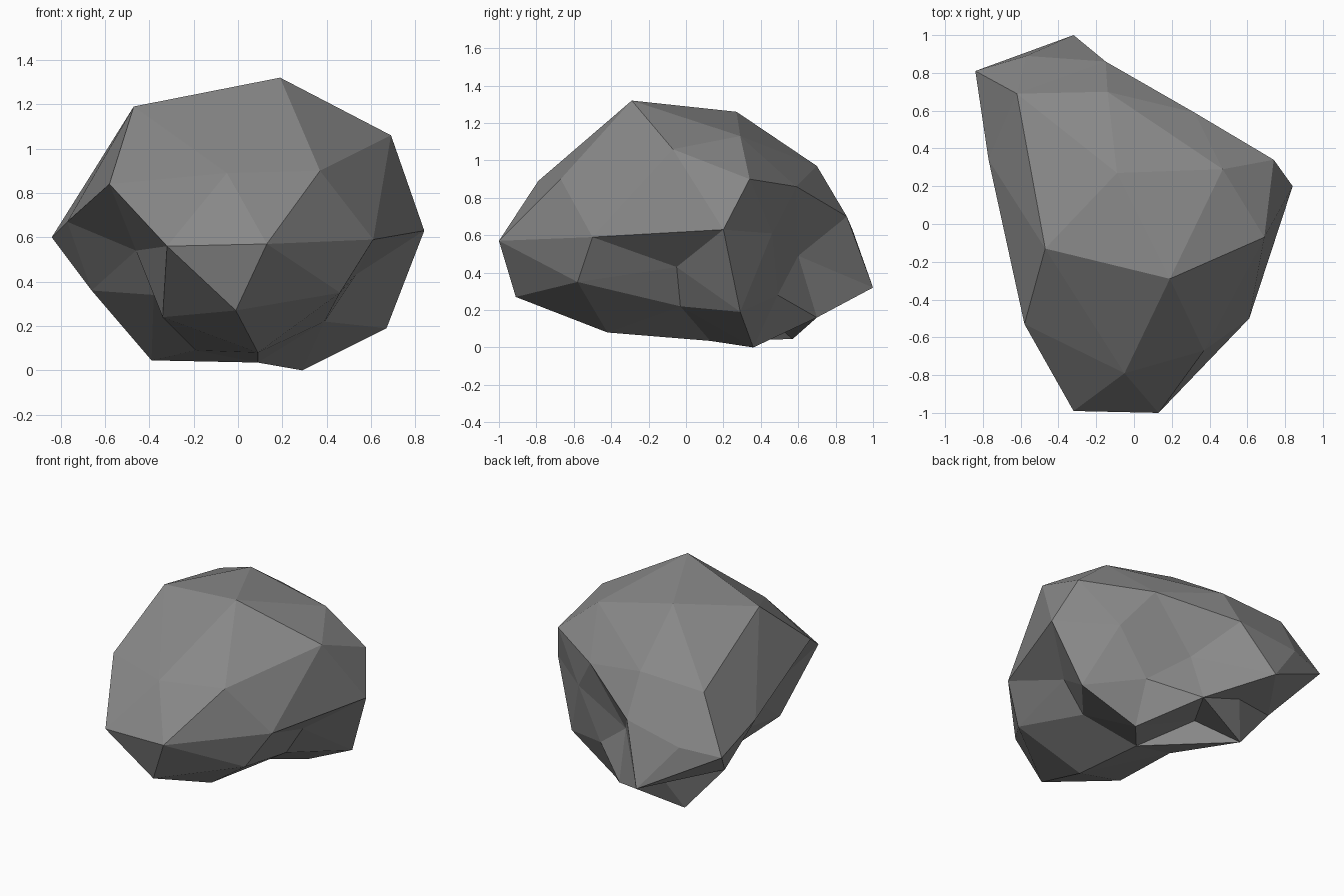
import bpy
import bmesh
from mathutils import Vector

default_cube = bpy.data.objects.get("Cube")
if default_cube:
    bpy.data.objects.remove(default_cube, do_unlink=True)

# Corner points of the boulder, grouped from the crown down to the underside
crown = [(.19, -.29, 1.32), (-.47, -.13, 1.19), (-.09, .27, 1.26),
         (.47, .29, 1.13), (.69, -.07, 1.06)]
shoulders = [(-.05, -.79, .89), (.37, -.67, .9), (-.58, -.53, .84),
             (-.62, .69, .95), (-.14, .7, .97), (.32, .59, .86), (.74, .34, .9)]
waist = [(.13, -1, .57), (-.32, -.99, .56), (.61, -.5, .59), (.84, .2, .63),
         (-.15, .86, .7), (-.57, .89, .63), (-.84, .81, .6), (-.77, .34, .67)]
lower_sides = [(-.01, -.91, .27), (-.34, -.54, .24), (.46, -.58, .35),
               (.67, .29, .19), (-.66, .52, .36), (-.32, 1, .32), (.02, .7, .16)]
underside = [(.09, -.42, .08), (-.19, .12, .09), (.09, .13, .035),
             (.29, .36, 0), (-.39, .57, .045)]
dents = [(.53, -.05, .43), (.39, -.03, .22), (.5, .46, .61), (.04, .6, .49),
         (.31, .49, .28), (-.16, .4, .19), (-.29, .68, .27),
         (-.46, -.1, .54), (-.38, -.06, .34)]

CENTRE = Vector((0, 0, .62))
RADII = Vector((.84, 1, .66))
ROUNDING = .15


def inflate(point):
    """Push a corner out to a nearly round shell so that dents stay in the skin."""
    offset = point - CENTRE
    shell = Vector(o / r for o, r in zip(offset, RADII))
    return shell.normalized() * shell.length ** ROUNDING


def build_skin(name, points, material):
    """Skin the inflated shell with triangles, then return corners to their places."""
    bm = bmesh.new()
    targets = [(bm.verts.new(inflate(p)), p) for p in points]
    bmesh.ops.convex_hull(bm, input=bm.verts[:], use_existing_faces=False)
    for vert, place in targets:
        vert.co = place
    loose = [v for v in bm.verts if not v.link_faces]
    bmesh.ops.delete(bm, geom=loose, context='VERTS')
    bmesh.ops.recalc_face_normals(bm, faces=bm.faces[:])
    for face in bm.faces:
        face.smooth = False
    mesh = bpy.data.meshes.new(name)
    bm.to_mesh(mesh)
    bm.free()
    mesh.materials.append(material)
    obj = bpy.data.objects.new(name, mesh)
    bpy.context.collection.objects.link(obj)
    return obj


# Plain grey stone
stone = bpy.data.materials.new("stone_grey")
stone.use_nodes = True
grey = (.25, .25, .25, 1)
stone.diffuse_color = grey
for node in stone.node_tree.nodes:
    if node.type == 'BSDF_PRINCIPLED':
        node.inputs["Base Color"].default_value = grey
        node.inputs["Roughness"].default_value = .9

# Boulder
corners = [Vector(p) for group in (crown, shoulders, waist, lower_sides, underside, dents)
           for p in group]
build_skin("boulder", corners, stone)
